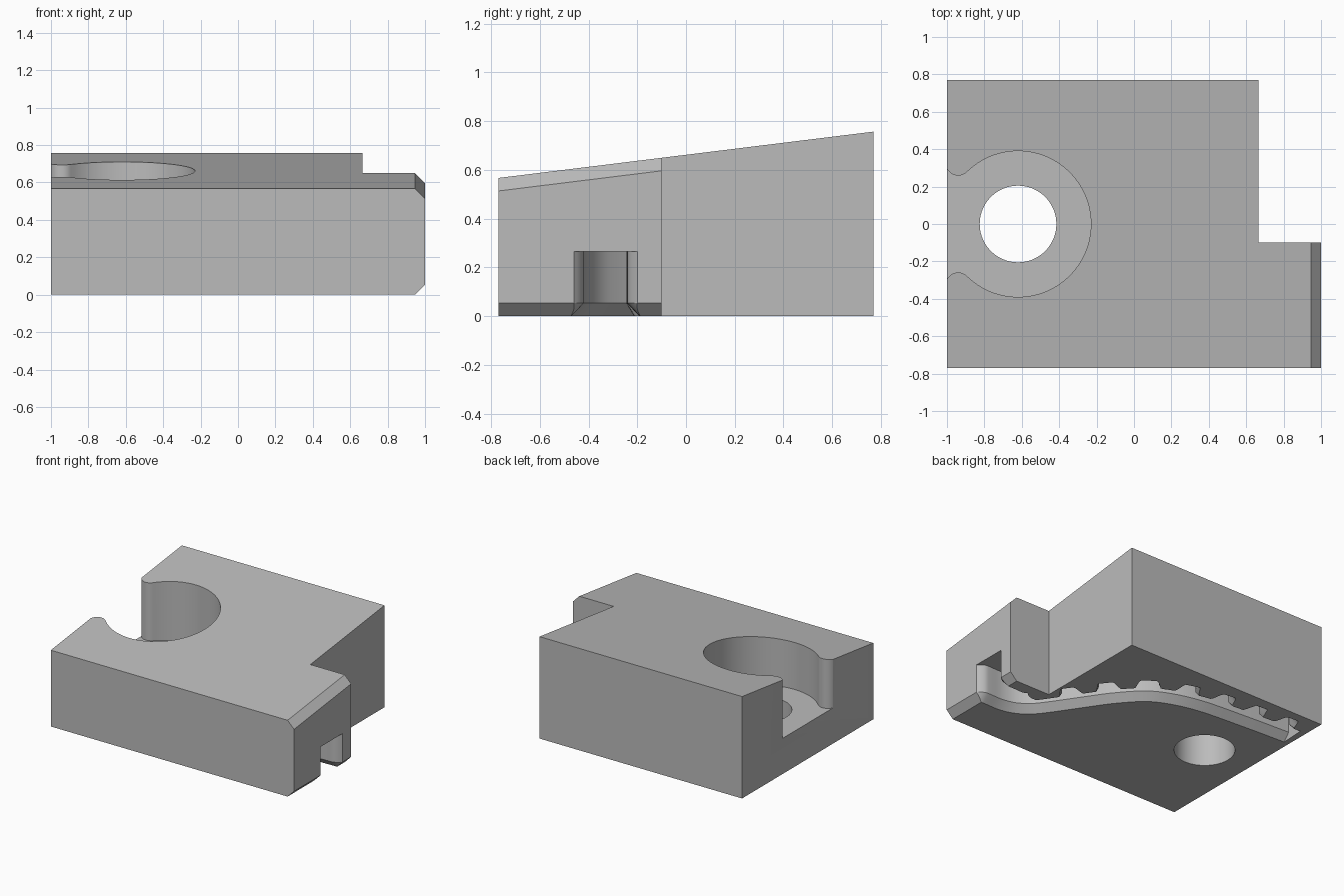
import bpy
import bmesh
from math import sin, cos, pi, radians
from mathutils import Vector

cube = bpy.data.objects.get("Cube")
if cube:
    bpy.data.objects.remove(cube, do_unlink=True)

grey = bpy.data.materials.new("plain grey")
grey.use_nodes = True
grey.diffuse_color = (0.5, 0.5, 0.5, 1)
grey.node_tree.nodes["Principled BSDF"].inputs["Base Color"].default_value = (0.5, 0.5, 0.5, 1)


def loft(name, layers):
    """Closed solid through outlines stacked in z; layers = [(outline, z), ...]."""
    bm = bmesh.new()
    rings = [[bm.verts.new((x, y, z)) for x, y in outline] for outline, z in layers]
    for low, high in zip(rings, rings[1:]):
        n = len(low)
        for i in range(n):
            j = (i + 1) % n
            bm.faces.new((low[i], low[j], high[j], high[i]))
    bm.faces.new(rings[0][::-1])
    bm.faces.new(rings[-1])
    bmesh.ops.recalc_face_normals(bm, faces=bm.faces)
    mesh = bpy.data.meshes.new(name)
    bm.to_mesh(mesh)
    bm.free()
    mesh.materials.append(grey)
    obj = bpy.data.objects.new(name, mesh)
    bpy.context.collection.objects.link(obj)
    return obj


def arc(cx, cy, r, start, end, n):
    angles = [radians(start + (end - start) * i / n) for i in range(n + 1)]
    return [(cx + r * cos(a), cy + r * sin(a)) for a in angles]


# Block: L-shaped plan, sloping top, chamfered right end
plan = [(-1, -0.77), (1, -0.77), (1, -0.1), (0.665, -0.1), (0.665, 0.77), (-1, 0.77)]
body = loft("clamp_body", [(plan, 0), (plan, 1)])
bm = bmesh.new()
bm.from_mesh(body.data)
for v in bm.verts:
    if v.co.z > 0.5:
        v.co.z = 0.662 + 0.1235 * v.co.y
end_edges = [e for e in bm.edges
             if all(v.co.x > 0.99 for v in e.verts)
             and abs(e.verts[0].co.y - e.verts[1].co.y) > 0.5]
bmesh.ops.bevel(bm, geom=end_edges, offset=0.053, segments=1, affect='EDGES')
bm.to_mesh(body.data)
bm.free()

# Round pocket with rounded lips, open to the end face
FLOOR = 0.265
upper_lip = arc(-0.94, 0.325, 0.066, 190, 315, 16)
lower_lip = [(x, -y) for x, y in reversed(upper_lip)]
bowl = arc(-0.62, 0, 0.39, 135, -135, 72)
pocket_plan = ([(-1.1, 0.31)] + upper_lip + bowl[1:-1] + lower_lip + [(-1.1, -0.31)])
pocket = loft("pocket_cutter", [(pocket_plan, FLOOR), (pocket_plan, 1)])

# Bolt hole
ring = arc(-0.62, 0, 0.205, 0, 360, 64)[:-1]
hole = loft("hole_cutter", [(ring, -0.1), (ring, 0.5)])

# Belt slot: centre path smoothed, then resampled evenly
knots = [Vector(p) for p in (
    (1.06, -0.33), (0.92, -0.33), (0.8, -0.33), (0.715, -0.3), (0.645, -0.23),
    (0.5, -0.02), (0.36, 0.18), (0.19, 0.36), (0, 0.46), (-0.24, 0.52),
    (-0.6, 0.55), (-0.96, 0.57))]
ext = [2 * knots[0] - knots[1]] + knots + [2 * knots[-1] - knots[-2]]
dense = []
for a, b, c, d in zip(ext, ext[1:], ext[2:], ext[3:]):
    for i in range(40):
        t = i / 40
        dense.append(0.5 * (2 * b + (c - a) * t + (2 * a - 5 * b + 4 * c - d) * t ** 2
                            + (3 * b - a - 3 * c + d) * t ** 3))
dense.append(knots[-1])

STEP = 0.012
samples, travelled, target = [], 0, 0
for p, q in zip(dense, dense[1:]):
    seg = (q - p).length
    while target <= travelled + seg:
        direction = (q - p).normalized()
        samples.append((p.lerp(q, (target - travelled) / seg),
                        Vector((direction.y, -direction.x)), target))
        target += STEP
    travelled += seg


def tooth_wall(s):
    """Distance of the toothed wall from the centre path."""
    if s < 0.36:
        return 0.09
    if s < 0.44:
        return 0.09 - 0.1 * (s - 0.36) / 0.08
    if s < 0.56:
        return -0.01
    wave = 0.5 + 1.3 * cos(2 * pi * (s - 0.69) / 0.258)
    return -0.01 + 0.1 * min(1, max(0, wave))


def slot_outline(grow):
    smooth_side, tooth_side = [], []
    for p, n, s in samples:
        flare = 0.04 * max(0, min(1, (0.13 - s) / 0.07)) ** 2
        smooth_side.append(p - n * (0.09 + grow + flare))
        tooth_side.append(p + n * (tooth_wall(s) + grow + flare))
    return [tuple(v) for v in smooth_side + tooth_side[::-1]]


# Slot flares to a chamfer at the underside
slot = loft("belt_slot_cutter", [(slot_outline(0.06), -0.01),
                                 (slot_outline(0), 0.053),
                                 (slot_outline(0), FLOOR)])

# Cut everything out of the block
bpy.context.view_layer.objects.active = body
for cutter in (pocket, hole, slot):
    cutter.hide_render = True
    mod = body.modifiers.new(cutter.name, 'BOOLEAN')
    mod.operation = 'DIFFERENCE'
    mod.solver = 'EXACT'
    mod.object = cutter
    bpy.ops.object.modifier_apply(modifier=mod.name)
    bpy.data.objects.remove(cutter, do_unlink=True)

bpy.ops.object.select_all(action='DESELECT')
body.select_set(True)
bpy.ops.object.shade_smooth_by_angle(angle=radians(30))
